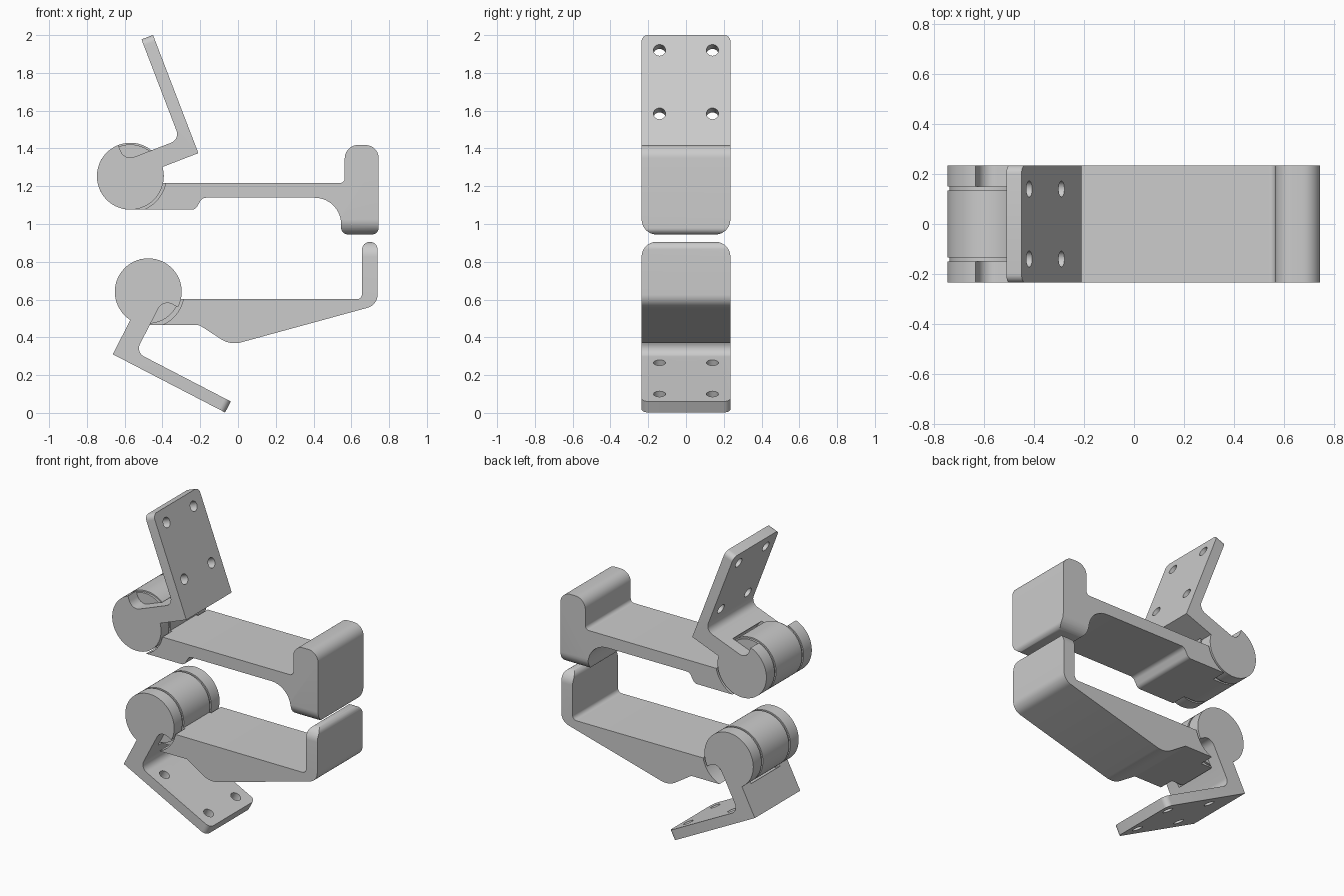
import bpy, bmesh, math
from mathutils import Matrix, Vector

if "Cube" in bpy.data.objects:
    bpy.data.objects.remove(bpy.data.objects["Cube"])

HALF = 0.235       # half width of every part
R = 0.177          # barrel radius
CLEAR = 0.19       # clearance radius around the barrel
BARREL = 0.135     # half width of the middle barrel
INNER = 0.15       # inner face of the outer knuckles

grey = bpy.data.materials.new("plain_grey")
grey.use_nodes = True
colour = (0.6, 0.6, 0.6, 1)
grey.diffuse_color = colour
grey.node_tree.nodes["Principled BSDF"].inputs["Base Color"].default_value = colour


def arc(cx, cz, r, a0, a1, n=64):
    """Points on an arc, angles in degrees."""
    angles = [math.radians(a0 + (a1 - a0) * i / n) for i in range(n + 1)]
    return [(cx + r * math.cos(a), cz + r * math.sin(a)) for a in angles]


def fillet(prev, corner, nxt, n=10):
    """Round one profile corner given as (x, z, radius)."""
    c = Vector(corner[:2])
    a = (Vector(prev[:2]) - c).normalized()
    b = (Vector(nxt[:2]) - c).normalized()
    r = corner[2]
    half = math.acos(max(-1, min(1, a.dot(b)))) / 2
    centre = c + (a + b).normalized() * (r / math.sin(half))
    t = r / math.tan(half)
    p, q = c + a * t - centre, c + b * t - centre
    start = math.atan2(p.y, p.x)
    turn = math.atan2(p.x * q.y - p.y * q.x, p.dot(q))
    return arc(centre.x, centre.y, r, math.degrees(start),
               math.degrees(start + turn), n)


def rounded(points):
    out = []
    for i, pt in enumerate(points):
        if len(pt) == 3:
            out += fillet(points[i - 1], pt, points[(i + 1) % len(points)])
        else:
            out.append(pt)
    return out


def to_object(name, bm):
    bmesh.ops.recalc_face_normals(bm, faces=bm.faces)
    mesh = bpy.data.meshes.new(name)
    bm.to_mesh(mesh)
    bm.free()
    mesh.materials.append(grey)
    obj = bpy.data.objects.new(name, mesh)
    bpy.context.collection.objects.link(obj)
    return obj


def prism_mesh(points, y0, y1):
    """Extrude an x-z profile along y."""
    bm = bmesh.new()
    face = bm.faces.new([bm.verts.new((x, y0, z)) for x, z in points])
    ext = bmesh.ops.extrude_face_region(bm, geom=[face])["geom"]
    verts = [v for v in ext if isinstance(v, bmesh.types.BMVert)]
    bmesh.ops.translate(bm, verts=verts, vec=(0, y1 - y0, 0))
    bmesh.ops.remove_doubles(bm, verts=bm.verts, dist=0.0001)
    return bm


def prism(name, points, y0, y1):
    return to_object(name, prism_mesh(points, y0, y1))


def disc(name, cx, cz, r, y0, y1):
    return prism(name, arc(cx, cz, r, 0, 360 * 95 / 96, 95), y0, y1)


def activate(obj):
    bpy.ops.object.select_all(action='DESELECT')
    obj.select_set(True)
    bpy.context.view_layer.objects.active = obj


def cut(obj, cutter, operation='DIFFERENCE'):
    cutter.hide_render = True
    mod = obj.modifiers.new("cut", 'BOOLEAN')
    mod.operation, mod.solver, mod.object = operation, 'EXACT', cutter
    activate(obj)
    bpy.ops.object.modifier_apply(modifier=mod.name)
    bpy.data.objects.remove(cutter)


def smooth(obj):
    activate(obj)
    bpy.ops.object.shade_smooth_by_angle(angle=math.radians(30))


def bracket(name, cx, cz, angle):
    """Mounting plate, web and scooped knuckles, turned about the hinge axis."""
    tip = 0.655
    outline = arc(0, 0, R, 90, 355) + [
        (0.38, -0.015), (0.38, tip), (0.3145, tip),
        (0.3145, 0.088, 0.05), (0, 0.088, 0.055)]
    bm = prism_mesh(rounded(outline), -HALF, HALF)
    # rounded plate corners
    corners = [e for e in bm.edges
               if all(v.co.z > tip - 0.001 for v in e.verts)
               and abs(e.verts[0].co.y - e.verts[1].co.y) < 0.001]
    bmesh.ops.bevel(bm, geom=corners, offset=0.035, segments=6,
                    profile=0.5, affect='EDGES')
    obj = to_object(name, bm)
    # room for the middle barrel
    cut(obj, disc("barrel_cutter", 0, 0, CLEAR, -INNER, INNER))
    # screw holes
    for y in (-0.14, 0.14):
        for v in (0.209, 0.569):
            hole = bmesh.new()
            place = (Matrix.Translation((0.347, y, v))
                     @ Matrix.Rotation(math.pi / 2, 4, 'Y'))
            bmesh.ops.create_cone(hole, cap_ends=True, segments=32, radius1=0.032,
                                  radius2=0.032, depth=0.2, matrix=place)
            cut(obj, to_object("hole_cutter", hole))
    obj.matrix_world = (Matrix.Translation((cx, 0, cz))
                        @ Matrix.Rotation(-math.radians(angle), 4, 'Y'))
    smooth(obj)


def arm(name, cx, cz, points, envelope):
    """Lever with its middle barrel, trimmed to a rounded width."""
    obj = prism(name, rounded(arc(cx, cz, R, -12, 270) + points), -0.3, 0.3)
    for y0, y1 in ((-0.4, -BARREL), (BARREL, 0.4)):
        cut(obj, disc("knuckle_cutter", cx, cz, CLEAR, y0, y1))
    trim = prism("width_cutter", rounded(envelope), -1, 1)
    trim.data.transform(Matrix.Rotation(math.pi / 2, 4, 'Z'))
    cut(obj, trim, 'INTERSECT')
    smooth(obj)


# upper hinge
ux, uz = -0.57, 1.253
bracket("upper_bracket", ux, uz, 21)
arm("upper_arm", ux, uz, [
    (-0.225, 1.076, 0.035), (-0.19, 1.139, 0.035), (0.546, 1.139, 0.14),
    (0.546, 0.945, 0.035), (0.745, 0.945, 0.035), (0.745, 1.418, 0.07),
    (0.565, 1.418, 0.07), (0.565, 1.217, 0.025)],
    [(-HALF, 0.944, 0.08), (HALF, 0.944, 0.08), (HALF, 1.6), (-HALF, 1.6)])

# lower hinge
lx, lz = -0.475, 0.641
bracket("lower_bracket", lx, lz, 242.6)
arm("lower_arm", lx, lz, [
    (-0.203, 0.464, 0.02), (-0.04, 0.358, 0.13), (0.739, 0.571, 0.072),
    (0.739, 0.905, 0.04), (0.657, 0.905, 0.04), (0.657, 0.602, 0.028)],
    [(-HALF, 0.2), (HALF, 0.2), (HALF, 0.906, 0.08), (-HALF, 0.906, 0.08)])

# washers filling the gaps between knuckles and barrel
for label, x, z in (("upper_washer", ux, uz), ("lower_washer", lx, lz)):
    for side, y in (("right", -INNER), ("left", BARREL)):
        smooth(disc(side + "_" + label, x, z, 0.168, y, y + INNER - BARREL))
